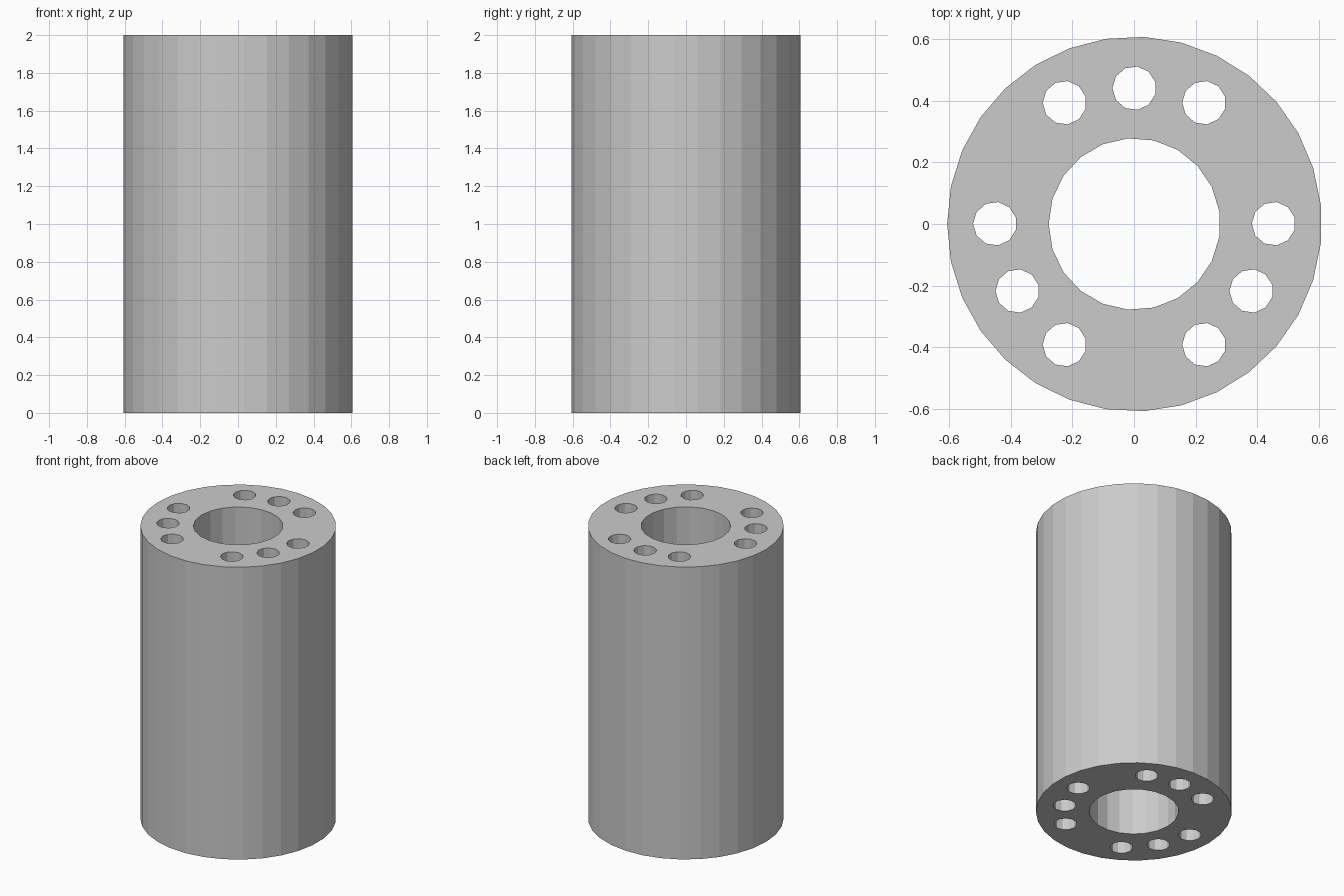
import bpy, bmesh
from math import sin, cos, pi

if "Cube" in bpy.data.objects:
    bpy.data.objects.remove(bpy.data.objects["Cube"])

HEIGHT = 2.0
bm = bmesh.new()


def ring(x, y, radius, sides):
    """Closed polygon on the ground with one corner pointing to -x."""
    vs = [bm.verts.new((x - radius * cos(2 * pi * i / sides),
                        y + radius * sin(2 * pi * i / sides), 0))
          for i in range(sides)]
    for i in range(sides):
        bm.edges.new((vs[i], vs[(i + 1) % sides]))


# Outer wall and central bore
ring(0.0015, 0, 0.607, 31)
ring(0.0015, 0, 0.278, 21)

# Small through holes: one at the back, four mirrored pairs
ring(0.001, 0.44, 0.0708, 11)
for x, y in [(0.226, 0.393), (0.4515, 0.001), (0.379, -0.217), (0.226, -0.391)]:
    for side in (-1, 1):
        ring(side * x + 0.001, y, 0.0708, 11)

# Fill the profile and pull it up into a solid
bmesh.ops.triangle_fill(bm, edges=bm.edges[:], use_beauty=True, normal=(0, 0, 1))
res = bmesh.ops.extrude_face_region(bm, geom=bm.faces[:], use_keep_orig=True)
top = [g for g in res["geom"] if isinstance(g, bmesh.types.BMVert)]
bmesh.ops.translate(bm, verts=top, vec=(0, 0, HEIGHT))
bmesh.ops.recalc_face_normals(bm, faces=bm.faces[:])

mesh = bpy.data.meshes.new("drilled_cylinder")
bm.to_mesh(mesh)
bm.free()
bpy.context.collection.objects.link(bpy.data.objects.new("drilled_cylinder", mesh))
